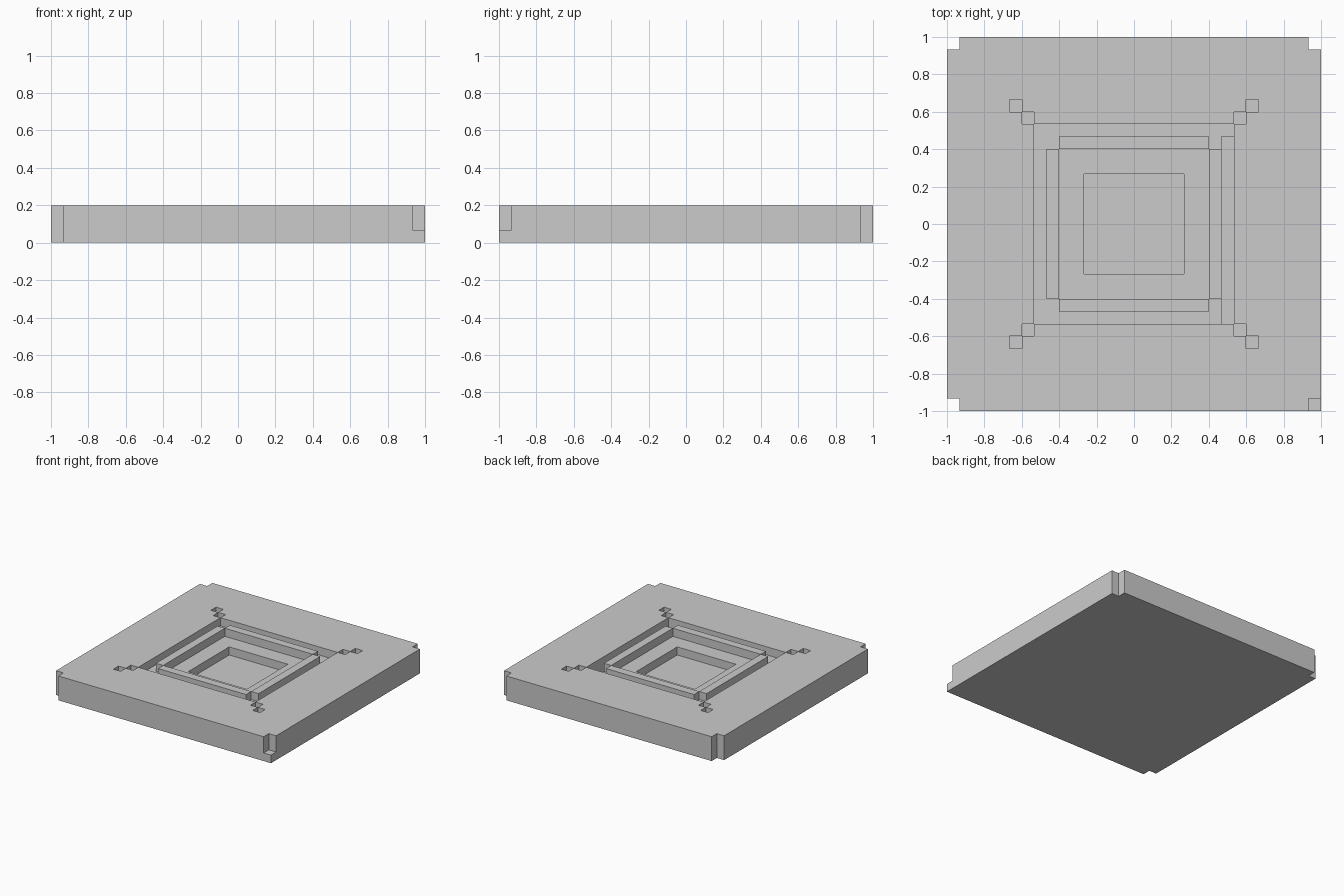
import bpy, bmesh

if "Cube" in bpy.data.objects:
    bpy.data.objects.remove(bpy.data.objects["Cube"])

U = 1 / 15                      # one block; the slab is 30 x 30 x 3 blocks
half = [4, 6, 7, 8, 9, 10, 14, 15]
LINES = [-v for v in reversed(half)] + half
N = len(LINES) - 1

# Block height of every cell, starting from a full slab
level = {(i, j): 3 for i in range(N) for j in range(N)}


def paint(x0, x1, y0, y1, h):
    """Set the height (in blocks) of a rectangular area."""
    for i, j in level:
        if x0 <= LINES[i] and LINES[i + 1] <= x1 and y0 <= LINES[j] and LINES[j + 1] <= y1:
            level[i, j] = h


# Sunken square, with one deeper trench along its right side
paint(-8, 8, -8, 8, 2)
paint(7, 8, -8, 7, 1)

# Four raised rim bars with open corners, and the deeper centre
for s in (-7, 6):
    paint(-6, 6, s, s + 1, 3)
    paint(s, s + 1, -6, 6, 3)
paint(-4, 4, -4, 4, 1)

# Diagonal pits and notched outer corners
for sx in (-1, 1):
    for sy in (-1, 1):
        for d, h in ((8, 2), (9, 2), (14, 0)):
            xs = sorted((sx * d, sx * (d + 1)))
            ys = sorted((sy * d, sy * (d + 1)))
            paint(*xs, *ys, h)
paint(14, 15, -15, -14, 1)      # this corner keeps its bottom block

# Turn the height plan into a closed blocky solid
bm = bmesh.new()


def quad(*pts):
    bm.faces.new([bm.verts.new((x * U, y * U, z * U)) for x, y, z in pts])


for (i, j), h in level.items():
    if h == 0:
        continue
    x0, x1, y0, y1 = LINES[i], LINES[i + 1], LINES[j], LINES[j + 1]
    quad((x0, y0, h), (x1, y0, h), (x1, y1, h), (x0, y1, h))
    quad((x0, y1, 0), (x1, y1, 0), (x1, y0, 0), (x0, y0, 0))
    sides = [((i, j - 1), (x0, y0), (x1, y0)), ((i + 1, j), (x1, y0), (x1, y1)),
             ((i, j + 1), (x1, y1), (x0, y1)), ((i - 1, j), (x0, y1), (x0, y0))]
    for other, a, b in sides:
        for z in range(level.get(other, 0), h):
            quad((*a, z), (*b, z), (*b, z + 1), (*a, z + 1))

bmesh.ops.remove_doubles(bm, verts=bm.verts[:], dist=1e-4)
mesh = bpy.data.meshes.new("carved_floor_slab")
bm.to_mesh(mesh)
bm.free()
slab = bpy.data.objects.new("carved_floor_slab", mesh)
bpy.context.collection.objects.link(slab)
